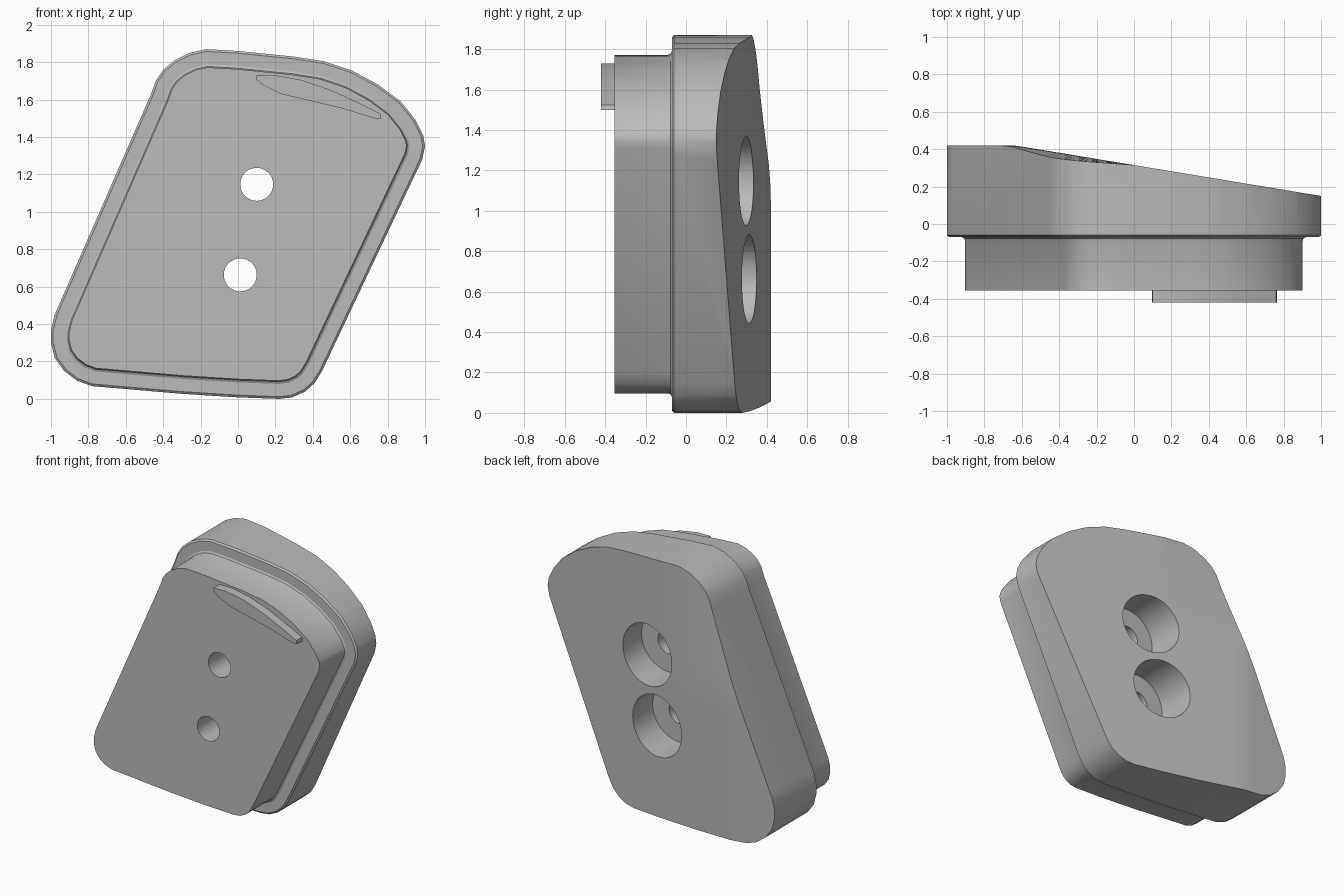
import bpy, bmesh, math
from mathutils import Vector

cube = bpy.data.objects.get("Cube")
if cube:
    bpy.data.objects.remove(cube, do_unlink=True)

grey = bpy.data.materials.new("plain_grey")
grey.use_nodes = True
colour = (0.5, 0.5, 0.5, 1)
grey.diffuse_color = colour
grey.node_tree.nodes["Principled BSDF"].inputs["Base Color"].default_value = colour

# Slanted outline with rounded corners, clockwise in x, z
OUTLINE = [(-.17, 1.87), (0, 1.86), (.3, 1.83), (.46, 1.805), (.61, 1.755), (.75, 1.68),
           (.87, 1.59), (.95, 1.49), (.99, 1.41), (1, 1.35), (.985, 1.28), (.45, .15),
           (.41, .085), (.36, .04), (.29, .008), (.22, 0), (0, .008), (-.3, .027),
           (-.78, .068), (-.86, .097), (-.93, .15), (-.98, .22), (-1, .3), (-1, .37),
           (-.98, .45), (-.465, 1.63), (-.44, 1.7), (-.4, 1.76), (-.34, 1.81), (-.26, 1.85)]

TAB = [(.1, 1.73), (.2, 1.73), (.34, 1.705), (.5, 1.65), (.65, 1.58), (.76, 1.525),
       (.765, 1.5), (.73, 1.5), (.55, 1.555), (.23, 1.63), (.13, 1.68), (.095, 1.71)]


def inset(points, d):
    """Move a clockwise outline inward by d with mitred corners."""
    pts = [Vector(p) for p in points]
    result = []
    for i, p in enumerate(pts):
        a = (p - pts[i - 1]).normalized()
        b = (pts[(i + 1) % len(pts)] - p).normalized()
        n1, n2 = Vector((a.y, -a.x)), Vector((b.y, -b.x))
        result.append(p + (n1 + n2) * d / (1 + n1.dot(n2)))
    return result


def finish(bm, name):
    bmesh.ops.recalc_face_normals(bm, faces=bm.faces[:])
    mesh = bpy.data.meshes.new(name)
    bm.to_mesh(mesh)
    bm.free()
    obj = bpy.data.objects.new(name, mesh)
    bpy.context.collection.objects.link(obj)
    mesh.materials.append(grey)
    return obj


def loft(name, points, rings):
    """Stack inset copies of an outline along y; rings are (inset, y)."""
    bm = bmesh.new()
    loops = [[bm.verts.new((p.x, y, p.y)) for p in inset(points, d)] for d, y in rings]
    for low, high in zip(loops, loops[1:]):
        for i in range(len(low)):
            bm.faces.new((low[i - 1], low[i], high[i], high[i - 1]))
    bm.faces.new(loops[0])
    bm.faces.new(loops[-1])
    return finish(bm, name)


def back_depth(x, z):
    slope = min(0.42, 0.15 + 0.165 * (1 - x))
    return slope - 0.12 * max(0, z - 1.1) * max(0, -x)


def back_cutter():
    """Solid whose front side is the sloping back surface."""
    bm = bmesh.new()
    bmesh.ops.create_grid(bm, x_segments=30, y_segments=24, size=1.2)
    for v in bm.verts:
        x, z = v.co.x, v.co.y + 0.94
        v.co = (x, back_depth(x, z), z)
    extruded = bmesh.ops.extrude_face_region(bm, geom=bm.faces[:])
    for v in extruded["geom"]:
        if isinstance(v, bmesh.types.BMVert):
            v.co.y = 1
    return finish(bm, "back_cutter")


def bore_cutter(name, x, z, radius, y0, y1):
    circle = [(x + radius * math.sin(t * math.tau / 48), z + radius * math.cos(t * math.tau / 48))
              for t in range(48)]
    return loft(name, circle, [(0, y0), (0, y1)])


def select_only(obj):
    bpy.ops.object.select_all(action='DESELECT')
    obj.select_set(True)
    bpy.context.view_layer.objects.active = obj


def cut(obj, cutter):
    mod = obj.modifiers.new("cut", 'BOOLEAN')
    mod.operation = 'DIFFERENCE'
    mod.solver = 'EXACT'
    mod.object = cutter
    select_only(obj)
    bpy.ops.object.modifier_apply(modifier=mod.name)
    bpy.data.objects.remove(cutter, do_unlink=True)


# Stepped body: narrow front block, small fillet, wide flange
body = loft("stepped_body", OUTLINE, [(.097, -.355), (.097, -.09), (.092, -.077), (.08, -.07),
                                      (.012, -.07), (0, -.06), (0, .6)])
cut(body, back_cutter())

# Two screw holes with wide counterbores from the back
for x, z in ((.1, 1.147), (.012, .663)):
    cut(body, bore_cutter("screw_bore", x, z, .088, -.6, .7))
    cut(body, bore_cutter("counterbore", x, z, .22, .05, .7))

# Raised curved tab on the front face
tab = loft("front_tab", TAB, [(0, -.42), (0, -.35)])

for obj in (body, tab):
    select_only(obj)
    bpy.ops.object.shade_smooth_by_angle(angle=math.radians(30))
